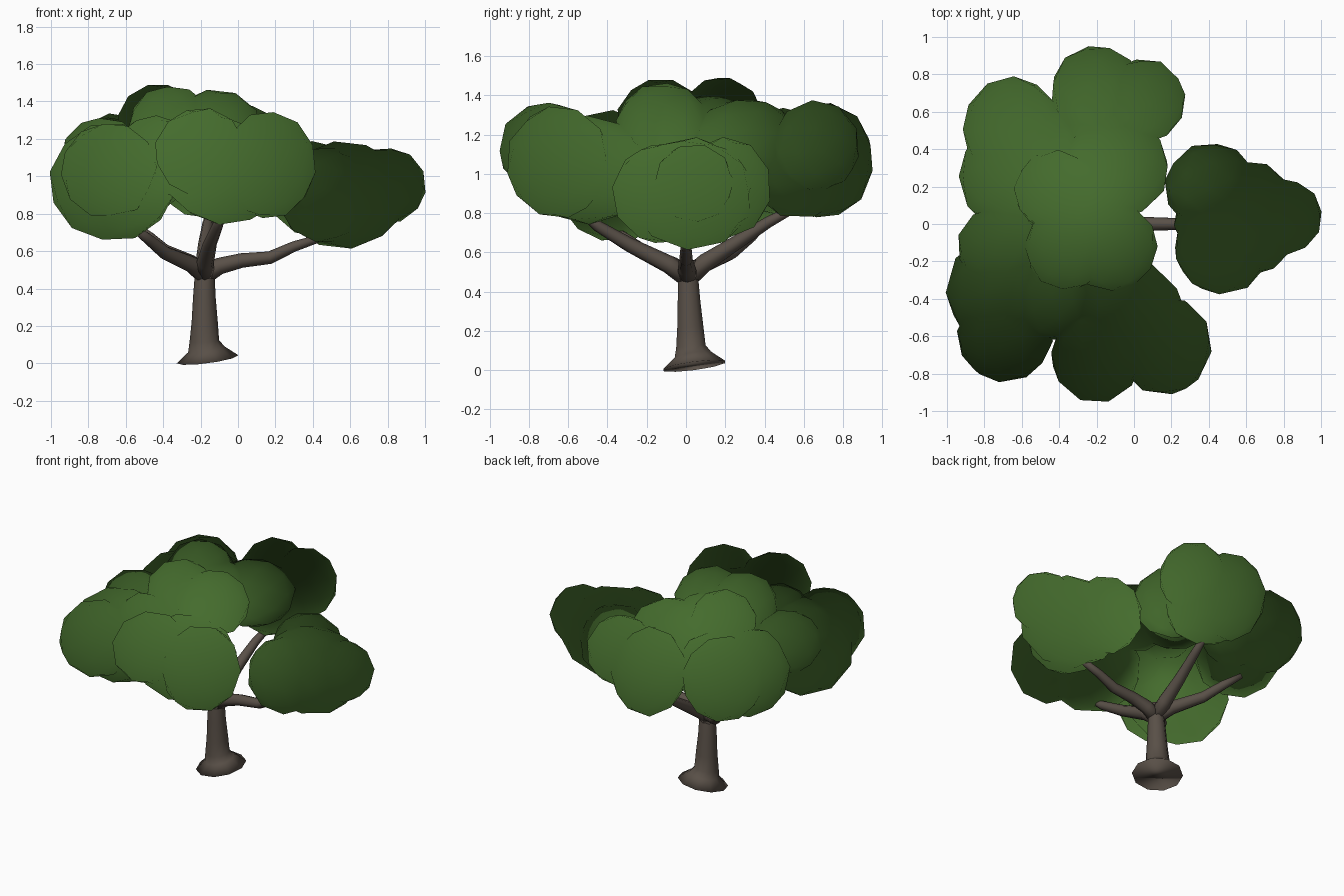
import bpy, bmesh, math, random
from mathutils import Vector, Matrix, Euler

random.seed(4)


def material(name, rgb):
    m = bpy.data.materials.new(name)
    m.diffuse_color = (*rgb, 1)
    return m


LEAF = material("leaf green", (0.058, 0.148, 0.026))
BARK = material("bark brown", (0.10, 0.08, 0.064))
CROWN = Vector((-0.2, 0.0, 0.85))     # leaf normals fan out from here


def finish(name, bm, mat):
    me = bpy.data.meshes.new(name)
    bmesh.ops.recalc_face_normals(bm, faces=bm.faces)
    for f in bm.faces:
        f.smooth = True
    bm.to_mesh(me)
    bm.free()
    me.materials.append(mat)
    ob = bpy.data.objects.new(name, me)
    bpy.context.collection.objects.link(ob)
    return ob


def tube(name, pts, sides=10):
    """Tapered tube through (x, y, z, radius) points."""
    bm = bmesh.new()
    P = [Vector(p[:3]) for p in pts]
    rings = []
    for i, p in enumerate(pts):
        d = P[min(i + 1, len(P) - 1)] - P[max(i - 1, 0)]
        q = Vector((0, 0, 1)).rotation_difference(d)
        rings.append([bm.verts.new(P[i] + q @ Vector((
            p[3] * math.cos(k * math.tau / sides),
            p[3] * math.sin(k * math.tau / sides), 0))) for k in range(sides)])
    for a, b in zip(rings, rings[1:]):
        for k in range(sides):
            j = (k + 1) % sides
            bm.faces.new((a[k], a[j], b[j], b[k]))
    bm.faces.new(rings[0])
    bm.faces.new(rings[-1])
    return finish(name, bm, BARK)


def foliage(name, blobs):
    """Cluster of overlapping low-poly puffs: (x, y, z, rx, ry, rz)."""
    bm = bmesh.new()
    for x, y, z, *r in blobs:
        turn = Euler([random.uniform(0, math.tau) for _ in r]).to_matrix().to_4x4()
        size = Matrix.Diagonal((*[v * 1.035 for v in r], 1))
        bmesh.ops.create_icosphere(bm, subdivisions=2, radius=1,
                                   matrix=Matrix.Translation((x, y, z)) @ size @ turn)
    ob = finish(name, bm, LEAF)
    # soft crown shading: normals follow the whole crown, not each puff
    me = ob.data
    me.normals_split_custom_set_from_vertices(
        [(v.co - CROWN).normalized() for v in me.vertices])
    return ob


# Trunk with flared, slightly tilted foot
tube("trunk", [(-0.163, 0.042, 0.022, 0.166), (-0.17, 0.035, 0.075, 0.098),
               (-0.18, 0.025, 0.12, 0.079), (-0.178, 0.022, 0.22, 0.07),
               (-0.18, 0.015, 0.36, 0.06), (-0.178, 0.012, 0.46, 0.054),
               (-0.175, 0.01, 0.56, 0.042)])

# Five branches, one per outer cluster
FORK = (-0.178, 0.01, 0.47, 0.05)
BRANCHES = {
    "right_branch": [(-0.1, 0.005, 0.52, 0.045), (0.02, 0.0, 0.55, 0.039),
                     (0.17, 0.0, 0.565, 0.034), (0.3, 0.0, 0.625, 0.028), (0.5, 0.0, 0.69, 0.018)],
    "front_branch": [(-0.175, -0.09, 0.54, 0.046), (-0.15, -0.29, 0.64, 0.037),
                     (-0.11, -0.45, 0.735, 0.029), (-0.07, -0.58, 0.85, 0.018)],
    "back_branch": [(-0.18, 0.1, 0.55, 0.046), (-0.175, 0.25, 0.645, 0.037),
                    (-0.16, 0.42, 0.755, 0.029), (-0.13, 0.6, 0.85, 0.018)],
    "front_left_branch": [(-0.25, -0.06, 0.53, 0.046), (-0.39, -0.19, 0.59, 0.037),
                          (-0.48, -0.3, 0.665, 0.03), (-0.58, -0.4, 0.74, 0.018)],
    "back_left_branch": [(-0.25, 0.08, 0.535, 0.046), (-0.39, 0.23, 0.6, 0.037),
                         (-0.48, 0.33, 0.68, 0.03), (-0.57, 0.4, 0.75, 0.018)],
}
for name, pts in BRANCHES.items():
    tube(name, [FORK] + pts, 8)

# Foliage clusters
foliage("right_foliage", [(0.41, 0.2, 0.93, .24, .23, .25), (0.56, 0.03, 0.9, .34, .31, .28),
                          (0.47, -0.13, 0.9, .25, .24, .25), (0.79, 0.04, 0.95, .21, .2, .2)])
foliage("front_foliage", [(0.16, -0.65, 1.06, .25, .26, .28), (-0.2, -0.7, 1.13, .24, .25, .23),
                          (-0.06, -0.5, 1.02, .33, .31, .27)])
foliage("front_left_foliage", [(-0.69, -0.6, 1.03, .25, .24, .25), (-0.67, -0.36, 0.97, .33, .31, .31),
                               (-0.72, -0.12, 1.11, .22, .21, .2), (-0.45, -0.4, 1.1, .22, .22, .22)])
foliage("back_left_foliage", [(-0.65, 0.5, 1.06, .26, .28, .27), (-0.66, 0.26, 1.02, .27, .29, .29),
                              (-0.5, 0.42, 1.05, .23, .22, .25)])
foliage("back_foliage", [(-0.2, 0.7, 1.07, .24, .25, .29), (0.05, 0.66, 1.14, .22, .22, .23),
                         (-0.13, 0.58, 1.04, .27, .27, .26)])
foliage("top_foliage", [(-0.36, -0.13, 1.27, .22, .22, .21), (-0.12, -0.12, 1.25, .24, .23, .21),
                        (-0.42, 0.18, 1.28, .22, .21, .21), (-0.1, 0.3, 1.17, .28, .27, .21),
                        (-0.25, 0.12, 1.2, .25, .25, .2)])
